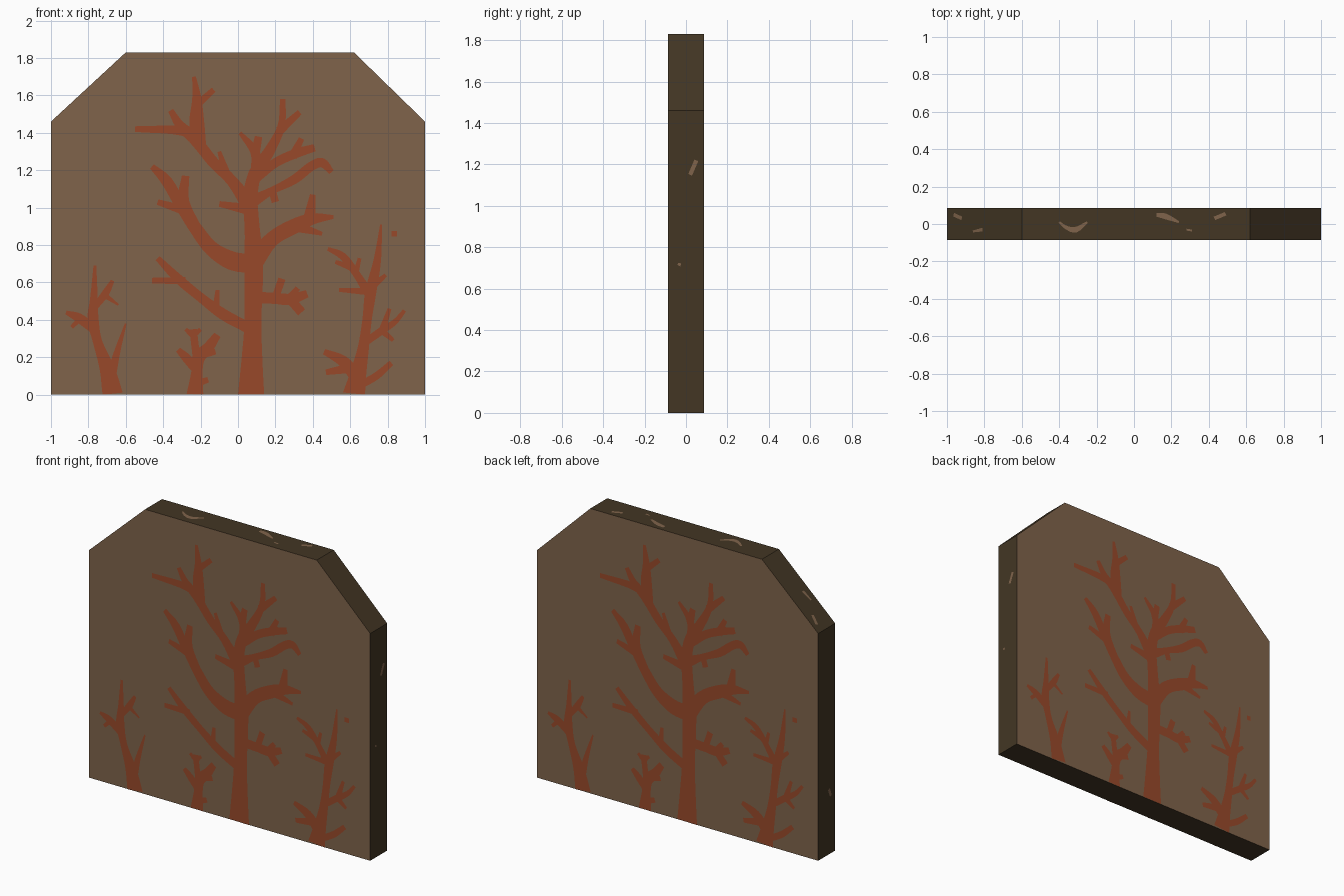
import bpy, bmesh
from mathutils import Vector

HALF = 0.086     # half thickness of the panel
LIFT = 0.002     # paint height above the surface


def material(name, r, g, b):
    lin = [((c / 255 + 0.055) / 1.055) ** 2.4 for c in (r, g, b)]
    m = bpy.data.materials.new(name)
    m.diffuse_color = (*lin, 1)
    return m


wood = material("tan wood", 128, 100, 75)
bark = material("dark bark", 67, 54, 36)
rust = material("rust paint", 153, 73, 42)


def finish(name, bm, mats):
    me = bpy.data.meshes.new(name)
    bm.to_mesh(me)
    bm.free()
    for m in mats:
        me.materials.append(m)
    ob = bpy.data.objects.new(name, me)
    bpy.context.collection.objects.link(ob)
    return ob


# Panel: clipped-corner outline, extruded front to back
outline = [(-1, 0), (1, 0), (1, 1.46), (0.62, 1.83), (-0.6, 1.83), (-1, 1.46)]
bm = bmesh.new()
face = bm.faces.new([bm.verts.new((x, -HALF, z)) for x, z in outline])
ext = bmesh.ops.extrude_face_region(bm, geom=[face])
bmesh.ops.translate(bm, vec=(0, 2 * HALF, 0),
                    verts=[v for v in ext["geom"] if isinstance(v, bmesh.types.BMVert)])
bmesh.ops.recalc_face_normals(bm, faces=bm.faces)
for f in bm.faces:
    f.material_index = 0 if abs(f.normal.y) > 0.5 else 1
finish("panel", bm, [wood, bark])


def smooth_path(pts, steps=4):
    """Catmull-Rom through (u, v, width) points."""
    p = [Vector(q) for q in pts]
    p = [2 * p[0] - p[1]] + p + [2 * p[-1] - p[-2]]
    out = []
    for a, b, c, d in zip(p, p[1:], p[2:], p[3:]):
        for i in range(steps):
            t = i / steps
            out.append(0.5 * (2 * b + (c - a) * t + (2 * a - 5 * b + 4 * c - d) * t * t
                              + (3 * b - a - 3 * c + d) * t ** 3))
    return out + [p[-2]]


def paint(name, strokes, origin, u, v, mat, floor=-9):
    """Flat tapered strokes on the plane origin + u, v (normal = u x v)."""
    origin, u, v = Vector(origin), Vector(u), Vector(v)
    normal = u.cross(v).normalized()
    bm = bmesh.new()
    for s in strokes:
        path = smooth_path(s)
        rows = []
        for i, q in enumerate(path):
            t = path[min(i + 1, len(path) - 1)] - path[max(i - 1, 0)]
            side = Vector((-t.y, t.x)).normalized() * max(q.z, 0.006) / 2
            row = []
            for k in (1, -1):
                a, b = q.x + k * side.x, max(floor, q.y + k * side.y)
                row.append(bm.verts.new(origin + u * a + v * b + normal * LIFT))
            rows.append(row)
        for (a, b), (c, d) in zip(rows, rows[1:]):
            f = bm.faces.new((a, b, d, c))
            f.normal_update()
            if f.normal.dot(normal) < 0:
                f.normal_flip()
    return finish(name, bm, [mat])


# Large middle tree: trunk and lower limbs
trunk = [
    [(.07, 0, .14), (.075, .2, .11), (.08, .4, .09), (.085, .7, .10), (.075, .9, .08), (.06, 1.08, .08)],
    [(.05, .36, .06), (-.08, .43, .06), (-.2, .52, .05), (-.32, .62, .05), (-.43, .73, .03)],
    [(-.28, .61, .04), (-.46, .61, .03)],
    [(-.12, .44, .04), (-.11, .56, .02)],
    [(.1, .52, .06), (.2, .515, .06), (.28, .51, .06), (.37, .54, .04)],
    [(.2, .52, .04), (.235, .62, .04)],
    [(.27, .52, .05), (.34, .44, .05)],
    [(.28, .52, .04), (.32, .57, .03)],
    [(.09, .7, .1), (-.03, .715, .1), (-.14, .78, .08), (-.22, .88, .07), (-.3, 1.0, .06),
     (-.38, 1.14, .06), (-.46, 1.22, .03)],
    [(-.22, .88, .06), (-.29, 1.03, .06), (-.28, 1.17, .04)],
    [(-.3, .99, .05), (-.43, 1.03, .03)],
    [(.08, .7, .1), (.18, .83, .08), (.3, .9, .08), (.4, .94, .06), (.51, .95, .02)],
    [(.38, .93, .07), (.4, 1.07, .03)],
    [(.31, .9, .06), (.45, .86, .02)],
]

# Large middle tree: crown
crown = [
    [(.07, 1.0, .09), (-.03, 1.14, .06), (-.13, 1.24, .06), (-.22, 1.35, .06), (-.3, 1.41, .05), (-.55, 1.42, .03)],
    [(-.2, 1.33, .06), (-.22, 1.45, .08), (-.22, 1.58, .05), (-.235, 1.7, .02)],
    [(-.22, 1.55, .04), (-.13, 1.63, .03)],
    [(-.24, 1.38, .07), (-.31, 1.44, .05), (-.36, 1.52, .03)],
    [(-.06, 1.17, .05), (-.1, 1.3, .02)],
    [(.06, .99, .06), (-.1, 1.02, .03)],
    [(.06, 1.04, .08), (.09, 1.18, .07), (.16, 1.29, .06), (.23, 1.43, .04), (.24, 1.58, .03)],
    [(.22, 1.41, .05), (.33, 1.51, .03)],
    [(.1, 1.2, .06), (.09, 1.3, .05), (.01, 1.4, .02)],
    [(.09, 1.28, .05), (.11, 1.38, .04)],
    [(.1, 1.16, .05), (.2, 1.24, .05), (.31, 1.29, .05), (.41, 1.32, .04)],
    [(.29, 1.27, .05), (.34, 1.37, .03)],
    [(.07, 1.03, .07), (.18, 1.09, .04), (.3, 1.15, .05), (.39, 1.22, .05), (.45, 1.24, .05), (.5, 1.19, .03)],
    [(.18, 1.1, .04), (.2, 1.03, .04)],
]

# Small trees at the left
left_trees = [
    [(-.67, 0, .11), (-.7, .14, .08), (-.75, .28, .05), (-.775, .4, .06), (-.77, .52, .04), (-.765, .69, .015)],
    [(-.77, .35, .05), (-.85, .41, .05), (-.92, .44, .02)],
    [(-.84, .41, .03), (-.89, .36, .02)],
    [(-.77, .46, .03), (-.71, .54, .04), (-.67, .61, .02)],
    [(-.71, .53, .03), (-.64, .48, .01)],
    [(-.67, .08, .03), (-.66, .17, .04), (-.64, .25, .03), (-.6, .38, .01)],
    [(-.23, 0, .09), (-.22, .12, .06), (-.21, .2, .07), (-.16, .25, .06), (-.11, .32, .04)],
    [(-.21, .12, .05), (-.27, .19, .05), (-.32, .24, .03)],
    [(-.22, .18, .04), (-.24, .35, .04)],
    [(-.28, .35, .02), (-.24, .32, .03), (-.2, .35, .02)],
    [(-.2, .21, .04), (-.12, .23, .03)],
    [(-.22, .06, .04), (-.16, .08, .03)],
]

# Tall tree at the right
right_tree = [
    [(.62, 0, .12), (.64, .1, .09), (.67, .25, .06), (.69, .4, .05), (.71, .55, .06), (.745, .72, .04), (.765, .91, .01)],
    [(.7, .54, .05), (.63, .65, .04), (.56, .74, .04), (.48, .78, .02)],
    [(.61, .68, .04), (.52, .71, .02)],
    [(.63, .65, .03), (.65, .73, .02)],
    [(.71, .55, .04), (.54, .56, .02)],
    [(.68, .28, .04), (.78, .35, .04), (.84, .39, .03), (.89, .45, .02)],
    [(.77, .34, .04), (.81, .46, .02)],
    [(.76, .35, .04), (.83, .29, .02)],
    [(.63, .1, .07), (.56, .18, .06), (.46, .23, .03)],
    [(.59, .14, .05), (.47, .12, .03)],
    [(.65, .05, .04), (.74, .1, .04), (.82, .17, .03)],
    [(.72, .58, .04), (.79, .64, .02)],
    [(.82, .86, .03), (.85, .86, .03)],
]

# The same painting on both faces, turned half round for the back
for side, s in (("front", 1), ("back", -1)):
    for name, strokes in (("middle_tree_trunk", trunk), ("middle_tree_crown", crown),
                          ("left_trees", left_trees), ("right_tree", right_tree)):
        paint(f"{name}_{side}", strokes, (0, -s * HALF, 0), (s, 0, 0), (0, 0, 1), rust, floor=0)

# Light scratches on the rim
Y = (0, 1, 0)
paint("top_scratches", [
    [(-.4, .01, .01), (-.36, -.02, .02), (-.31, -.03, .03), (-.25, .01, .01)],
    [(.12, .05, .02), (.17, .04, .03), (.24, .01, .01)],
    [(.43, .03, .02), (.49, .055, .02)],
    [(.28, -.03, .01), (.31, -.035, .01)]], (0, 0, 1.83), (1, 0, 0), Y, wood)
paint("left_slope_scratches", [
    [(.05, .05, .02), (.11, .03, .02)],
    [(.19, -.04, .01), (.26, -.03, .02)]],
    (-1, 0, 1.46), Vector((.4, 0, .37)).normalized(), Y, wood)
paint("right_side_scratches", [
    [(.02, 1.15, .02), (.05, 1.22, .02)],
    [(-.04, .72, .01), (-.025, .715, .015)]], (1, 0, 0), Y, (0, 0, 1), wood)
paint("left_side_scratches", [
    [(.02, .42, .02), (.04, .37, .02)]], (-1, 0, 0), (0, -1, 0), (0, 0, 1), wood)
